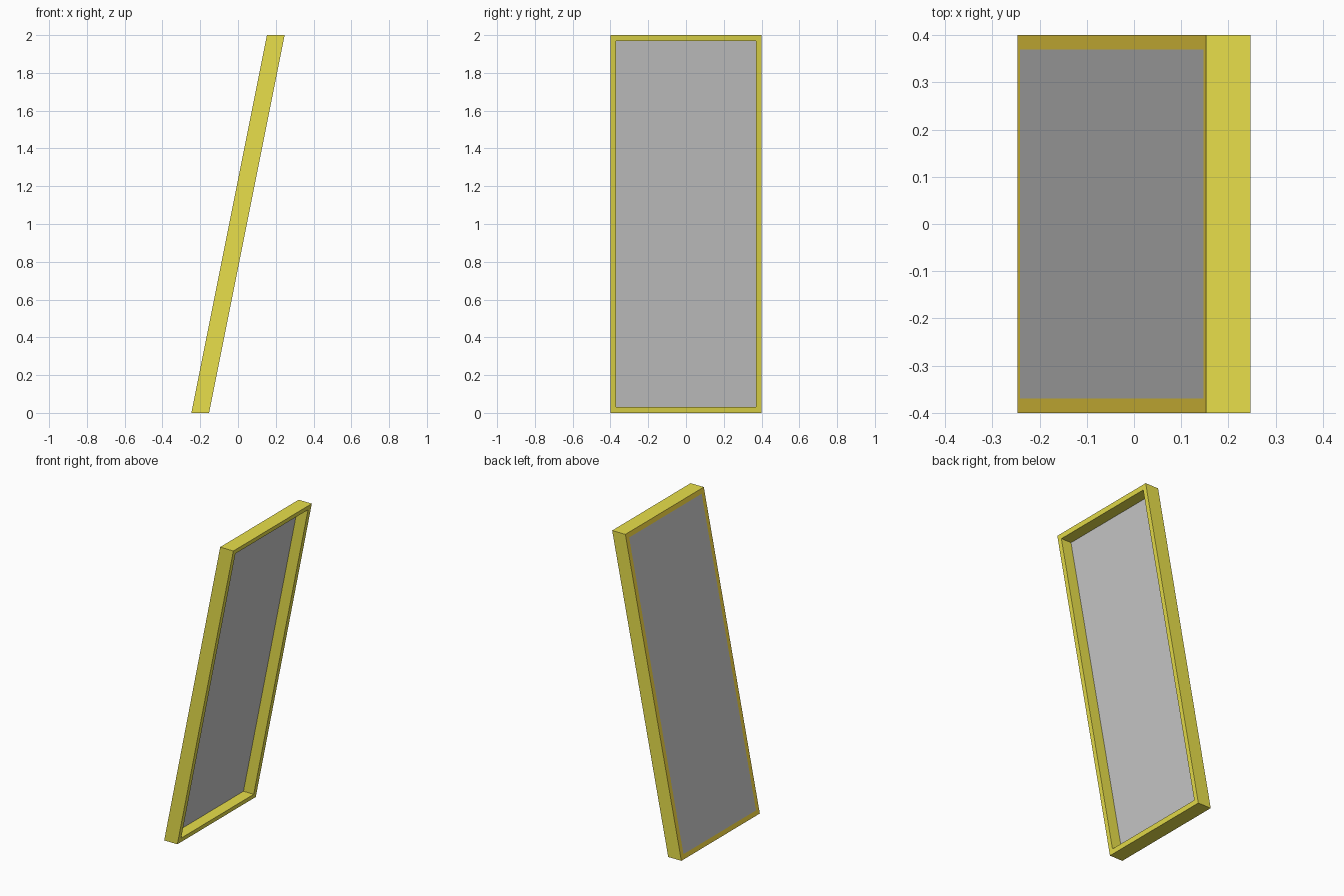
import bpy, bmesh

if "Cube" in bpy.data.objects:
    bpy.data.objects.remove(bpy.data.objects["Cube"])

HALF_W, HEIGHT, RIM = 0.4, 2.0, 0.03
LEAN = 0.2                      # x shift per unit of height
BACK, FRONT = -0.047, 0.047     # horizontal depth range of the frame
PANEL_FRONT = BACK + 0.021


def material(name, rgb):
    m = bpy.data.materials.new(name)
    m.diffuse_color = (*rgb, 1)
    m.use_nodes = True
    m.node_tree.nodes["Principled BSDF"].inputs["Base Color"].default_value = m.diffuse_color
    return m


def loop(bm, depth, inset):
    """Rectangle of vertices at a given depth, sheared along x."""
    w, lo, hi = HALF_W - inset, inset, HEIGHT - inset
    return [bm.verts.new((depth + LEAN * (z - HEIGHT / 2), y, z))
            for y, z in ((-w, lo), (w, lo), (w, hi), (-w, hi))]


def bridge(bm, a, b, mat=0):
    for i in range(4):
        j = (i + 1) % 4
        bm.faces.new((a[i], a[j], b[j], b[i])).material_index = mat


def finish(bm, name, mats=()):
    bmesh.ops.recalc_face_normals(bm, faces=bm.faces[:])
    me = bpy.data.meshes.new(name)
    bm.to_mesh(me)
    bm.free()
    for m in mats:
        me.materials.append(m)
    ob = bpy.data.objects.new(name, me)
    bpy.context.collection.objects.link(ob)


# Leaning frame with a differently coloured back rim
bm = bmesh.new()
back_out, back_in = loop(bm, BACK, 0), loop(bm, BACK, RIM)
front_out, front_in = loop(bm, FRONT, 0), loop(bm, FRONT, RIM)
bridge(bm, back_out, front_out)
bridge(bm, front_out, front_in)
bridge(bm, front_in, back_in)
bridge(bm, back_in, back_out, 1)
finish(bm, "frame", (material("yellow", (0.81, 0.74, 0.07)),
                     material("orange", (1.0, 0.75, 0.06))))

# Recessed panel, flush with the back of the frame
bm = bmesh.new()
a, b = loop(bm, BACK, RIM), loop(bm, PANEL_FRONT, RIM)
bridge(bm, a, b)
bm.faces.new(a)
bm.faces.new(b)
finish(bm, "panel")
